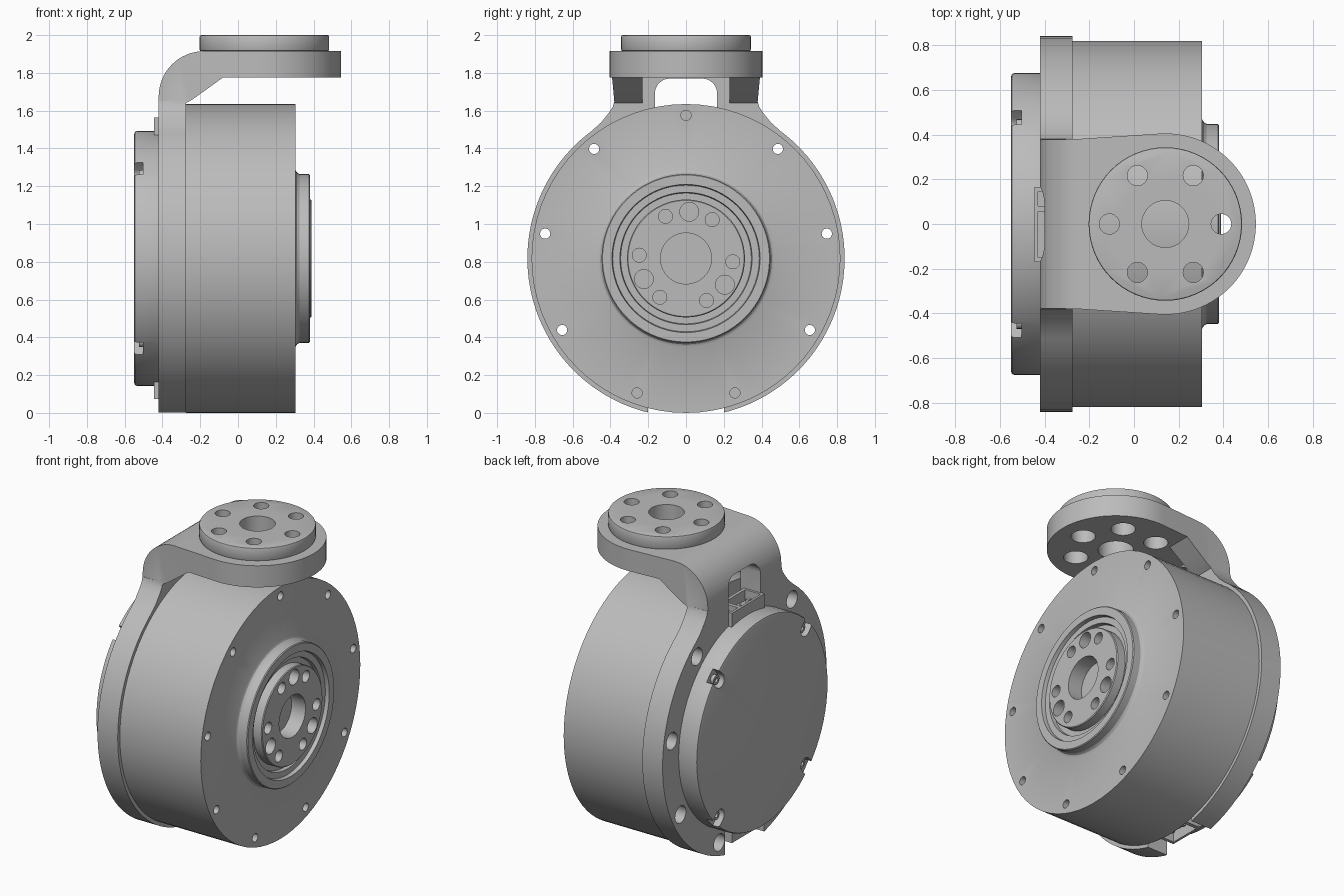
import bpy, bmesh
from math import sin, cos, pi, radians

cube = bpy.data.objects.get("Cube")
if cube:
    bpy.data.objects.remove(cube)

ZC = 0.8175      # height of the motor axis
HX = 0.14        # x of the upper flange axis
GREY = (0.5, 0.5, 0.5, 1)
mat = bpy.data.materials.new("machined_grey")
mat.use_nodes = True
mat.diffuse_color = GREY
mat.node_tree.nodes["Principled BSDF"].inputs["Base Color"].default_value = GREY


def finish(name, bm):
    bmesh.ops.recalc_face_normals(bm, faces=bm.faces)
    me = bpy.data.meshes.new(name)
    bm.to_mesh(me)
    bm.free()
    me.materials.append(mat)
    ob = bpy.data.objects.new(name, me)
    bpy.context.collection.objects.link(ob)
    return ob


def prism(bm, pts, axis, lo, hi):
    """Extrude a closed 2D outline along an axis (0=x, 1=y, 2=z)."""
    place = (lambda u, v, h: (h, u, v), lambda u, v, h: (u, h, v), lambda u, v, h: (u, v, h))[axis]
    a = [bm.verts.new(place(u, v, lo)) for u, v in pts]
    b = [bm.verts.new(place(u, v, hi)) for u, v in pts]
    bm.faces.new(a)
    bm.faces.new(b)
    for i in range(len(pts)):
        j = (i + 1) % len(pts)
        bm.faces.new((a[i], a[j], b[j], b[i]))


def arc(cu, cv, r, a0, a1, n):
    return [(cu + r * cos(radians(a0 + (a1 - a0) * i / n)),
             cv + r * sin(radians(a0 + (a1 - a0) * i / n))) for i in range(n + 1)]


def circle(cu, cv, r, n=32):
    return arc(cu, cv, r, 0, 360, n)[:-1]


def rect(u0, u1, v0, v1):
    return [(u0, v0), (u1, v0), (u1, v1), (u0, v1)]


def solid(name, *prisms):
    bm = bmesh.new()
    for p in prisms:
        prism(bm, *p)
    return finish(name, bm)


def lathe(name, profile, n=72):
    """Spin an (x, radius) profile round the motor axis."""
    bm = bmesh.new()
    vs = [bm.verts.new((x, 0, ZC + r)) for x, r in profile]
    es = [bm.edges.new(p) for p in zip(vs, vs[1:])]
    bmesh.ops.spin(bm, geom=vs + es, cent=(0, 0, ZC), axis=(1, 0, 0), angle=2 * pi, steps=n)
    bmesh.ops.remove_doubles(bm, verts=bm.verts, dist=1e-5)
    return finish(name, bm)


def boolean(ob, op, tool):
    tool.hide_render = True
    m = ob.modifiers.new(op, 'BOOLEAN')
    m.operation, m.object, m.solver = op, tool, 'EXACT'
    bpy.context.view_layer.objects.active = ob
    bpy.ops.object.modifier_apply(modifier=m.name)
    bpy.data.objects.remove(tool)


def cut(ob, *prisms):
    boolean(ob, 'DIFFERENCE', solid("cutter", *prisms))


def ring_holes(angles, dist, r, lo, hi):
    return [(circle(dist * cos(radians(a)), ZC + dist * sin(radians(a)), r, 24), 0, lo, hi)
            for a in angles]


# Motor body with stepped output hub
body = lathe("motor_body", [
    (-0.275, 0), (-0.275, 0.8175), (0.305, 0.8175), (0.305, 0.468), (0.312, 0.455),
    (0.325, 0.447), (0.375, 0.447), (0.38, 0.442), (0.38, 0.392), (0.355, 0.388),
    (0.355, 0.35), (0.33, 0.346), (0.33, 0.312), (0.385, 0.312), (0.39, 0.307),
    (0.39, 0.135), (0.29, 0.135), (0.29, 0)])
through = [50, 10, -30, 130, 170, 210]
blind = [90, -70, -110]
cut(body, *ring_holes(through, 0.757, 0.027, -0.4, 0.4),
    *ring_holes(blind, 0.757, 0.027, 0.2, 0.4),
    *ring_holes([56 + 60 * i for i in range(6)], 0.248, 0.037, 0.3, 0.5),
    *ring_holes([86 + 120 * i for i in range(3)], 0.248, 0.05, 0.32, 0.5))

# Bent bracket: side profile trimmed by the tongue-shaped plan
bracket = solid("bracket", (
    [(-0.275, 1.62), (-0.275, 1.64), (-0.24, 1.66), (-0.17, 1.71), (-0.08, 1.775), (0.6, 1.775),
     (0.6, 1.915)] + arc(-0.18, 1.675, 0.24, 90, 180, 16) + [(-0.42, 1.62)], 1, -0.5, 0.5))
plan = solid("plan_tool", (
    [(-0.5, -0.375), (-0.25, -0.38)] + arc(HX, 0, 0.405, -95, 95, 48)
    + [(-0.25, 0.38), (-0.5, 0.375)], 2, 1.5, 2.1))
boolean(bracket, 'INTERSECT', plan)

# Mounting ring whose shoulders sweep up into the bracket
shoulder = [(0.5, 1.492), (0.45, 1.537), (0.41, 1.587), (0.388, 1.62), (0.379, 1.65)]
outline = arc(0, ZC, 0.84, 128, 412, 72) + shoulder + [(-y, z) for y, z in reversed(shoulder)]
ring = solid("ring", (outline, 0, -0.42, -0.275))
cut(ring, (circle(0, ZC, 0.67, 72), 0, -0.5, -0.2))
boolean(bracket, 'UNION', ring)
cut(bracket, (rect(-0.23, 0.23, 1.55, 1.775), 0, -0.275, 0.0))
# Arched cable window, bottom gap with rounded ends, and screw holes
cut(bracket, ([(0.165, 1.4)] + arc(0.085, 1.69, 0.08, 0, 90, 8)
              + arc(-0.085, 1.69, 0.08, 90, 180, 8) + [(-0.165, 1.4)], 0, -0.5, -0.1))
cut(bracket, (rect(-0.2, 0.2, -0.1, 0.3), 0, -0.5, -0.2))
cut(bracket, *ring_holes(through + blind[1:], 0.757, 0.055, -0.5, -0.2))


def flange_holes(r, centre_r, lo, hi):
    ps = [(circle(HX + 0.25 * cos(i * pi / 3), 0.25 * sin(i * pi / 3), r), 2, lo, hi)
          for i in range(6)]
    return ps + [(circle(HX, 0, centre_r), 2, lo, hi)]


cut(bracket, *flange_holes(0.072, 0.105, 1.7, 2.0))

# Round flange on the bracket
flange = solid("top_flange", (circle(HX, 0, 0.343, 64), 2, 1.915, 2.0))
bev = flange.modifiers.new("edge", 'BEVEL')
bev.width, bev.segments = 0.008, 2
bpy.context.view_layer.objects.active = flange
bpy.ops.object.modifier_apply(modifier="edge")
cut(flange, *flange_holes(0.045, 0.105, 1.8, 2.1))

# Back cover with four rim notches and screws
cover = lathe("back_cover", [(-0.275, 0), (-0.275, 0.67), (-0.42, 0.675), (-0.535, 0.675),
                             (-0.546, 0.67), (-0.55, 0.658), (-0.55, 0)])
screws = []
for a in (45, 135, 225, 315):
    c, s = cos(radians(a)), sin(radians(a))
    slot = arc(0.62, 0, 0.045, 90, 270, 10) + [(0.75, -0.045), (0.75, 0.045)]
    cut(cover, ([(u * c - v * s, ZC + u * s + v * c) for u, v in slot], 0, -0.6, -0.503))
    screws.append((circle(0.62 * c, ZC + 0.62 * s, 0.03, 16), 0, -0.525, -0.5))
screw_heads = solid("cover_screws", *screws)
cut(screw_heads, *ring_holes((45, 135, 225, 315), 0.62, 0.015, -0.6, -0.512))

# Open cable sockets above and below the cover
sockets = []
for name, side in (("upper", 1), ("lower", -1)):
    def span(a, b):
        return sorted((ZC + side * a, ZC + side * b))
    lo, hi = span(0.64, 0.745)
    socket = solid(name + "_cable_socket", (rect(-0.17, 0.165, lo, hi), 0, -0.445, -0.3))
    lo, hi = span(0.675, 0.8)
    cut(socket, (rect(-0.15, 0.055, lo, hi), 0, -0.43, -0.32),
        (rect(0.08, 0.145, lo, hi), 0, -0.43, -0.32))
    lo, hi = span(0.66, 0.72)
    pins = solid(name + "_socket_pins", *[
        (rect(y - 0.012, y + 0.012, lo, hi), 0, -0.39, -0.366) for y in (-0.1, 0.0, 0.112)])
    sockets += [socket, pins]

# Smooth the round surfaces, keep machined edges crisp
bpy.ops.object.select_all(action='DESELECT')
for ob in [body, bracket, flange, cover, screw_heads] + sockets:
    ob.select_set(True)
bpy.context.view_layer.objects.active = body
bpy.ops.object.shade_smooth_by_angle(angle=radians(30))
